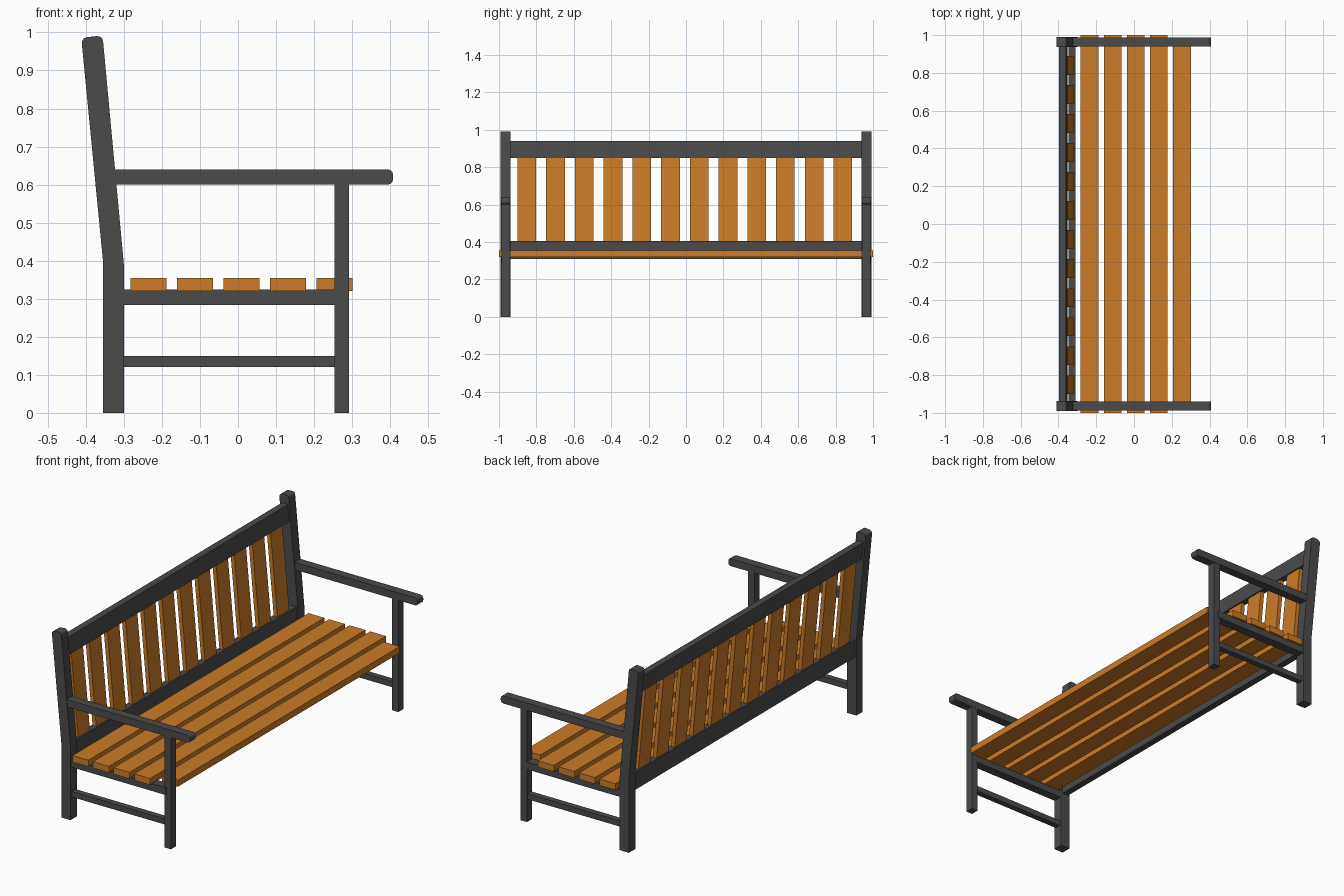
import bpy, bmesh, math

if "Cube" in bpy.data.objects:
    bpy.data.objects.remove(bpy.data.objects["Cube"])

def material(name, color):
    m = bpy.data.materials.new(name)
    m.diffuse_color = color
    m.use_nodes = True
    m.node_tree.nodes["Principled BSDF"].inputs["Base Color"].default_value = m.diffuse_color
    return m

DARK = material("dark_paint", (0.07, 0.07, 0.07, 1))
WOOD = material("orange_wood", (0.6, 0.2, 0.02, 1))

def extrude(name, profile, y0, y1, mat, rounded=()):
    """Extrude an (x, z) outline along y; round the listed corners."""
    bm = bmesh.new()
    verts = [bm.verts.new((x, y0, z)) for x, z in profile]
    face = bm.faces.new(verts)
    if rounded:
        bmesh.ops.bevel(bm, geom=[verts[i] for i in rounded], offset=0.015,
                        segments=3, profile=0.5, affect='VERTICES')
    res = bmesh.ops.extrude_face_region(bm, geom=bm.faces[:])
    bmesh.ops.translate(bm, vec=(0, y1 - y0, 0),
                        verts=[v for v in res["geom"] if isinstance(v, bmesh.types.BMVert)])
    bmesh.ops.recalc_face_normals(bm, faces=bm.faces)
    me = bpy.data.meshes.new(name)
    bm.to_mesh(me)
    bm.free()
    me.materials.append(mat)
    ob = bpy.data.objects.new(name, me)
    bpy.context.collection.objects.link(ob)
    return ob

def rect(x0, x1, z0, z1):
    return [(x0, z0), (x1, z0), (x1, z1), (x0, z1)]

def back_x(z):
    """Centre line of the leaning backrest."""
    return -0.328 - 0.0935 * (z - 0.395)

def leaning(z0, z1, half):
    a, b = back_x(z0), back_x(z1)
    return [(a - half, z0), (a + half, z0), (b + half, z1), (b - half, z1)]

# Side frames: bent back post, front leg, armrest, seat rail, stretcher
post = [(-0.355, 0), (-0.30, 0), (-0.30, 0.39), (-0.356, 0.992),
        (-0.412, 0.986), (-0.355, 0.40)]
for side, s in (("left", -1), ("right", 1)):
    extrude(side + "_back_post", post, s * 0.937, s * 0.991, DARK, (3, 4))
    extrude(side + "_front_leg", rect(0.254, 0.292, 0, 0.60), s * 0.942, s * 0.986, DARK)
    extrude(side + "_armrest", rect(-0.34, 0.408, 0.60, 0.64), s * 0.941, s * 0.988, DARK, (1, 2))
    extrude(side + "_seat_rail", rect(-0.31, 0.265, 0.284, 0.324), s * 0.94, s * 0.988, DARK)
    extrude(side + "_stretcher", rect(-0.31, 0.26, 0.12, 0.15), s * 0.948, s * 0.98, DARK)

# Backrest rails
extrude("top_rail", leaning(0.85, 0.94, 0.018), -0.94, 0.94, DARK)
extrude("lower_rail", rect(-0.346, -0.31, 0.31, 0.405), -0.94, 0.94, DARK)

# Upright back slats
for i in range(12):
    y = -0.851 + i * 0.1536
    extrude(f"back_slat_{i + 1}", leaning(0.395, 0.86, 0.011), y - 0.05, y + 0.05, WOOD)

# Seat slats: the front one fits between the legs
for i in range(5):
    x = -0.235 + i * 0.1222
    y = 0.94 if i == 4 else 1.0
    extrude(f"seat_slat_{i + 1}", rect(x - 0.047, x + 0.047, 0.32, 0.355), -y, y, WOOD)
